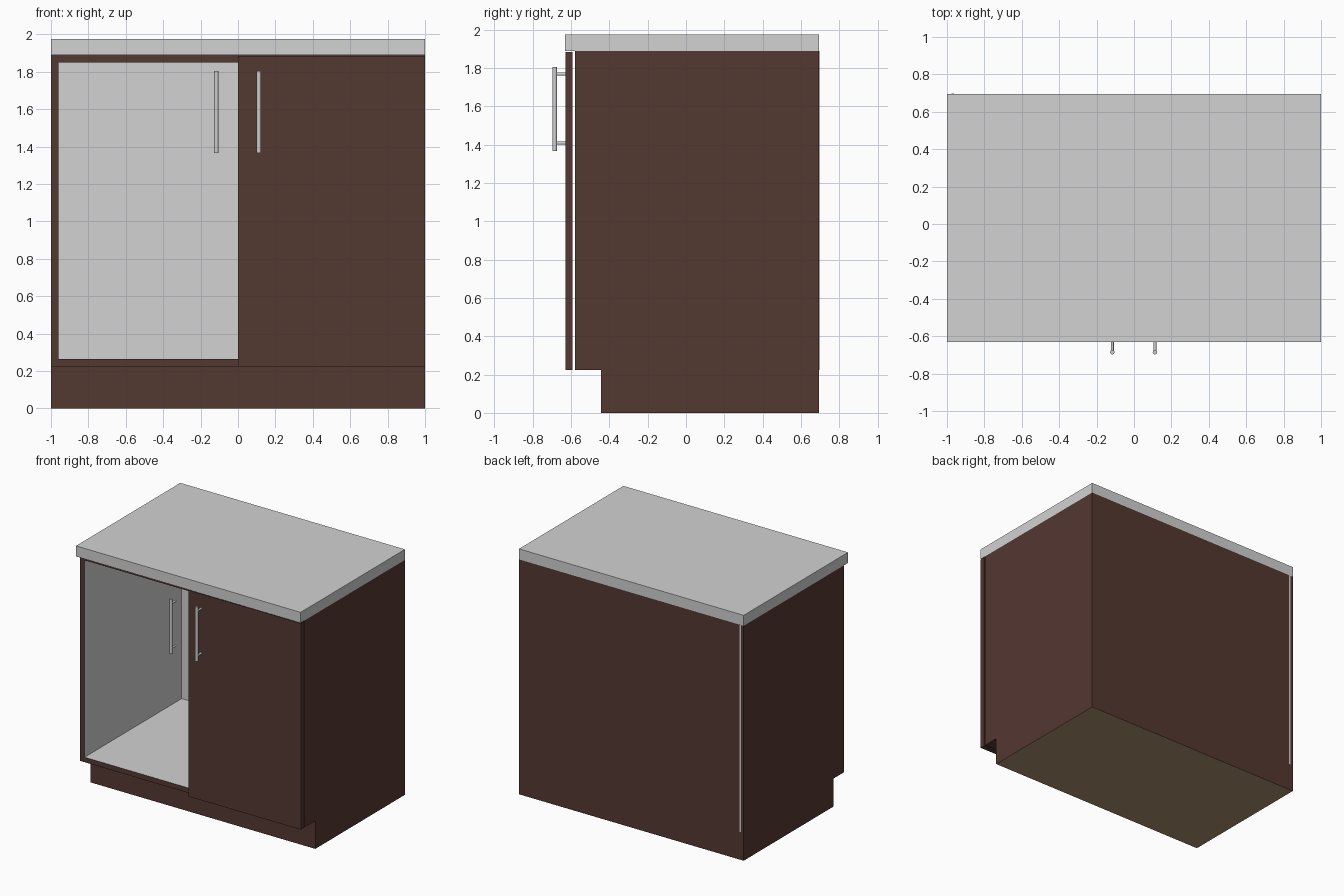
import bpy, bmesh, math
from mathutils import Vector

if "Cube" in bpy.data.objects:
    bpy.data.objects.remove(bpy.data.objects["Cube"])


def material(name, rgb):
    # sRGB 0-255 to linear viewport colour
    lin = [((c / 255 + 0.055) / 1.055) ** 2.4 for c in rgb]
    m = bpy.data.materials.new(name)
    m.diffuse_color = (*lin, 1)
    m.use_nodes = True
    m.node_tree.nodes["Principled BSDF"].inputs["Base Color"].default_value = m.diffuse_color
    return m


BROWN = material("dark brown wood", (84, 56, 49))
GREY = material("light grey laminate", (210, 210, 210))
METAL = material("handle grey", (205, 205, 205))
BEIGE = material("raw board beige", (172, 146, 112))


def box(name, x, y, z, mat, face_mat=None, direction=None):
    """Box from (min, max) ranges; faces pointing along direction get face_mat."""
    bm = bmesh.new()
    bmesh.ops.create_cube(bm, size=1)
    for v in bm.verts:
        v.co = [r[0] if c < 0 else r[1] for c, r in zip(v.co, (x, y, z))]
    bm.normal_update()
    me = bpy.data.meshes.new(name)
    me.materials.append(mat)
    if face_mat:
        me.materials.append(face_mat)
        for f in bm.faces:
            if f.normal.dot(Vector(direction)) > 0.9:
                f.material_index = 1
    bm.to_mesh(me)
    bm.free()
    ob = bpy.data.objects.new(name, me)
    bpy.context.collection.objects.link(ob)
    return ob


def rod(name, a, b, radius):
    a, b = Vector(a), Vector(b)
    d = b - a
    bpy.ops.mesh.primitive_cylinder_add(vertices=20, radius=radius, depth=d.length,
                                        location=(a + b) / 2,
                                        rotation=d.to_track_quat('Z', 'Y').to_euler())
    ob = bpy.context.object
    ob.name = name
    ob.data.materials.append(METAL)
    bpy.ops.object.shade_smooth_by_angle(angle=math.radians(40))


FRONT, BACK = -0.58, 0.695
LOW, HIGH, T = 0.225, 1.89, 0.04

# Worktop and recessed plinth
box("worktop", (-1, 1), (-0.632, BACK), (HIGH, 1.975), GREY)
box("plinth", (-1, 1), (-0.445, BACK), (0, LOW), BROWN, BEIGE, (0, 0, -1))

# Carcass panels: brown outside, grey inside
box("left_side_panel", (-1, -1 + T), (FRONT, BACK), (LOW, HIGH), BROWN, GREY, (1, 0, 0))
box("right_side_panel", (1 - T, 1), (FRONT, BACK), (LOW, HIGH), BROWN, GREY, (-1, 0, 0))
inner = (-1 + T, 1 - T)
box("floor_panel", inner, (FRONT, BACK - T), (LOW, LOW + T), BROWN, GREY, (0, 0, 1))
box("top_panel", inner, (FRONT, BACK - T), (HIGH - T, HIGH), BROWN, GREY, (0, 0, -1))
box("back_panel", inner, (BACK - T, BACK), (LOW, HIGH), BROWN, GREY, (0, -1, 0))

# Thin light edge at the rear left joint
box("rear_joint_strip", (-0.977, -0.963), (BACK, BACK + 0.002), (LOW, HIGH), GREY)

# Only the right side has a door; the left side is open
box("right_door", (0, 1), (-0.63, -0.592), (LOW, 1.885), BROWN)

# Bar handles on both sides of the middle
for side, sx in (("left", -0.116), ("right", 0.112)):
    rod(side + "_handle_bar", (sx, -0.685, 1.366), (sx, -0.685, 1.805), 0.012)
    for level, z in (("lower", 1.408), ("upper", 1.768)):
        rod(f"{side}_handle_{level}_post", (sx, -0.685, z), (sx, -0.63, z), 0.008)
